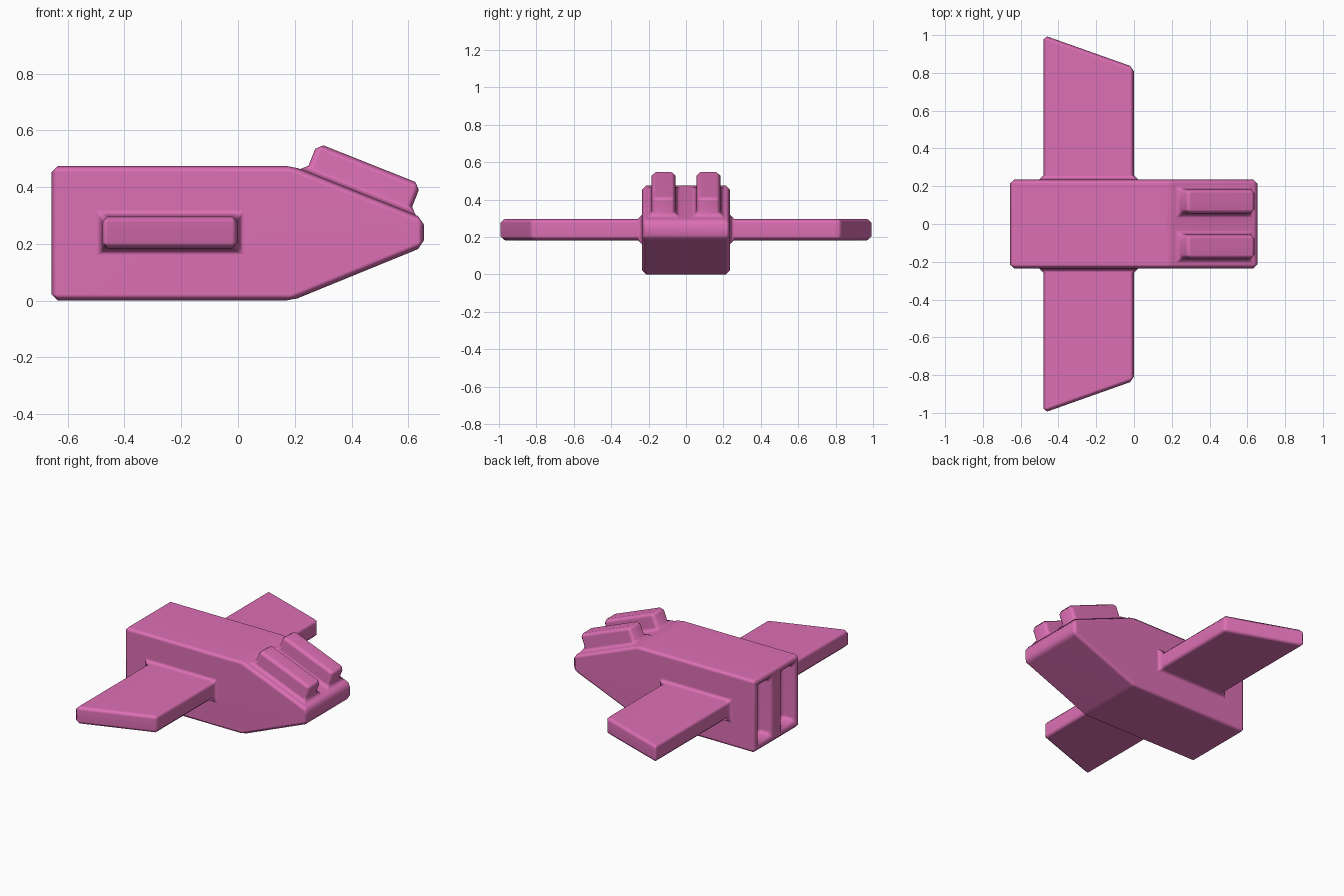
import bpy, bmesh
from mathutils import Vector

if "Cube" in bpy.data.objects:
    bpy.data.objects.remove(bpy.data.objects["Cube"])


def prism(name, points, direction):
    """Closed solid made by sweeping a flat outline along a vector."""
    bm = bmesh.new()
    face = bm.faces.new([bm.verts.new(p) for p in points])
    swept = bmesh.ops.extrude_face_region(bm, geom=[face])["geom"]
    moved = [g for g in swept if isinstance(g, bmesh.types.BMVert)]
    bmesh.ops.translate(bm, verts=moved, vec=direction)
    bmesh.ops.recalc_face_normals(bm, faces=bm.faces)
    mesh = bpy.data.meshes.new(name)
    bm.to_mesh(mesh)
    bm.free()
    obj = bpy.data.objects.new(name, mesh)
    bpy.context.collection.objects.link(obj)
    return obj


def combine(target, part, operation):
    mod = target.modifiers.new("combine", 'BOOLEAN')
    mod.operation, mod.solver, mod.object = operation, 'EXACT', part
    bpy.context.view_layer.objects.active = target
    bpy.ops.object.modifier_apply(modifier=mod.name)
    bpy.data.objects.remove(part)


# Hull: side profile swept across the width
W = 0.235
profile = [(-0.657, 0), (0.19, 0), (0.655, 0.19), (0.655, 0.29),
           (0.19, 0.475), (-0.657, 0.475)]
hull = prism("winged_hull", [(x, -W, z) for x, z in profile], (0, 2 * W, 0))

# Direction along and out of the sloped nose
along = Vector((0.465, 0, -0.185)).normalized()
out = Vector((-along.z, 0, along.x))
slope_start = Vector((0.19, 0, 0.475))

for s in (-1, 1):
    # Swept wing
    plan = [(-0.48, 0.15), (0, 0.15), (0, 0.83), (-0.48, 1.0)]
    wing = prism("wing", [(x, s * y, 0.183) for x, y in plan], (0, 0, 0.115))
    combine(hull, wing, 'UNION')

    # Raised pod on the nose slope
    base = [slope_start + along * d - out * 0.04 + Vector((0, s * y, 0))
            for d, y in ((0.054, 0.055), (0.447, 0.055), (0.447, 0.185), (0.054, 0.185))]
    combine(hull, prism("pod", base, out * 0.148), 'UNION')

    # Recessed slot in the tail
    rim = [(-0.7, s * y, z) for y, z in
           ((0.055, 0.055), (0.185, 0.055), (0.185, 0.42), (0.055, 0.42))]
    combine(hull, prism("slot_cutter", rim, (0.14, 0, 0)), 'DIFFERENCE')

# Chamfer every edge, inner corners included
bevel = hull.modifiers.new("bevel", 'BEVEL')
bevel.width = 0.022
bevel.segments = 1
bevel.limit_method = 'ANGLE'
bevel.angle_limit = 0.3
bpy.context.view_layer.objects.active = hull
hull.select_set(True)
bpy.ops.object.modifier_apply(modifier=bevel.name)
bpy.ops.object.shade_smooth()
weighted = hull.modifiers.new("weighted", 'WEIGHTED_NORMAL')
weighted.weight = 60

# Pink finish
pink = bpy.data.materials.new("pink")
pink.diffuse_color = (0.72, 0.16, 0.46, 1)
pink.use_nodes = True
pink.node_tree.nodes["Principled BSDF"].inputs["Base Color"].default_value = pink.diffuse_color
hull.data.materials.clear()
hull.data.materials.append(pink)
